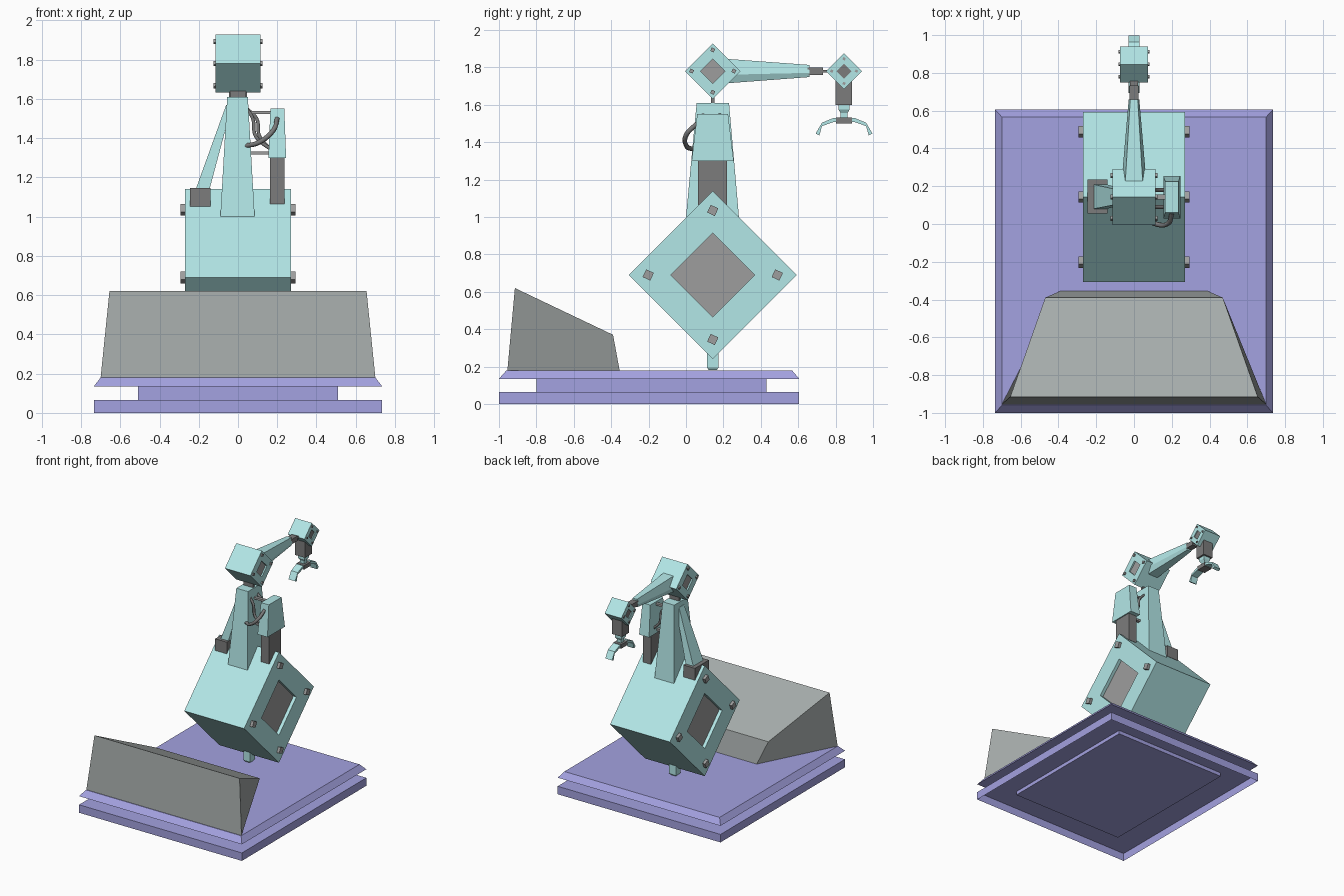
import bpy, bmesh, math
from mathutils import Matrix, Vector

if "Cube" in bpy.data.objects:
    bpy.data.objects.remove(bpy.data.objects["Cube"])


def material(name, rgb):
    m = bpy.data.materials.new(name)
    m.diffuse_color = (*rgb, 1)
    m.use_nodes = True
    m.node_tree.nodes["Principled BSDF"].inputs["Base Color"].default_value = m.diffuse_color
    return m


TEAL = material("teal", (0.45, 0.80, 0.80))
PURPLE = material("purple", (0.37, 0.36, 0.75))
DARK = material("dark_grey", (0.20, 0.20, 0.20))
PANEL = material("panel_grey", (0.34, 0.34, 0.34))
STONE = material("console_grey", (0.38, 0.41, 0.405))


def finish(name, bm, *mats):
    bmesh.ops.recalc_face_normals(bm, faces=bm.faces)
    me = bpy.data.meshes.new(name)
    bm.to_mesh(me)
    bm.free()
    for m in mats:
        me.materials.append(m)
    ob = bpy.data.objects.new(name, me)
    bpy.context.collection.objects.link(ob)
    return ob


def loft(name, rings, mat, bottom=True):
    """Skin a list of equal-length point rings and cap the ends."""
    bm = bmesh.new()
    vs = [[bm.verts.new(p) for p in r] for r in rings]
    n = len(rings[0])
    for a, b in zip(vs, vs[1:]):
        for i in range(n):
            j = (i + 1) % n
            bm.faces.new((a[i], a[j], b[j], b[i]))
    bm.faces.new(vs[-1])
    if bottom:
        bm.faces.new(vs[0][::-1])
    return finish(name, bm, mat)


def rect(x0, x1, y0, y1, z):
    return [(x0, y0, z), (x1, y0, z), (x1, y1, z), (x0, y1, z)]


def box(name, x0, x1, y0, y1, z0, z1, mat):
    return loft(name, [rect(x0, x1, y0, y1, z0), rect(x0, x1, y0, y1, z1)], mat)


def diamond_block(name, y, z, half_diag, half_x, panel, lug_at, lug, panel_mat=PANEL):
    """Cube standing on its edge, with recessed side panels and four lugs per side."""
    s = half_diag * math.sqrt(2)
    bm = bmesh.new()
    bmesh.ops.create_cube(bm, size=1, matrix=Matrix.Diagonal((half_x * 2, s, s, 1)))
    bm.normal_update()
    sides = [f for f in bm.faces if abs(f.normal.x) > 0.9]
    bmesh.ops.inset_individual(bm, faces=sides, use_even_offset=True,
                               thickness=(half_diag - panel) / math.sqrt(2))
    for f in bmesh.ops.extrude_discrete_faces(bm, faces=sides)["faces"]:
        f.material_index = 1
        d = -half_x * 0.1 * math.copysign(1, f.calc_center_median().x)
        bmesh.ops.translate(bm, verts=f.verts, vec=(d, 0, 0))
    bm.transform(Matrix.Translation((0, y, z)) @ Matrix.Rotation(math.pi / 4, 4, 'X'))
    finish(name, bm, TEAL, panel_mat)
    bm = bmesh.new()
    for side in (-1, 1):
        for k in range(4):
            a = k * math.pi / 2
            pos = Vector((side * half_x, y + lug_at * math.cos(a), z + lug_at * math.sin(a)))
            bmesh.ops.create_cube(bm, size=lug, matrix=Matrix.Translation(pos)
                                  @ Matrix.Rotation(math.radians(-25), 4, 'X'))
    finish(name + "_lugs", bm, PANEL)


def tube(name, pts, r, mat):
    cu = bpy.data.curves.new(name, 'CURVE')
    cu.dimensions = '3D'
    cu.bevel_depth = r
    cu.bevel_resolution = 1
    cu.resolution_u = 6
    cu.use_fill_caps = True
    sp = cu.splines.new('BEZIER')
    sp.bezier_points.add(len(pts) - 1)
    for b, p in zip(sp.bezier_points, pts):
        b.co = p
        b.handle_left_type = b.handle_right_type = 'AUTO'
    cu.materials.append(mat)
    bpy.context.collection.objects.link(bpy.data.objects.new(name, cu))


# Base: open-bottomed skirt, core block showing below it, bevelled deck
loft("base_skirt", [rect(-0.735, 0.735, -1, 0.605, z) for z in (0, 0.065)], PURPLE, bottom=False)
box("base_core", -0.51, 0.51, -0.8, 0.43, 0.035, 0.14, PURPLE)
loft("base_deck", [rect(-0.735, 0.735, -1, 0.605, 0.135),
                   rect(-0.70, 0.70, -0.96, 0.567, 0.18)], PURPLE)

# Sloped control console
loft("console", [
    [(-0.70, -0.955, 0.18), (0.70, -0.955, 0.18), (0.39, -0.355, 0.18), (-0.39, -0.355, 0.18)],
    [(-0.655, -0.915, 0.62), (0.655, -0.915, 0.62), (0.47, -0.39, 0.37), (-0.47, -0.39, 0.37)]],
    STONE, bottom=False)

# Pivot peg under the body
loft("peg", [rect(-r, r, 0.143 - r, 0.143 + r, z)
             for r, z in ((0.022, 0.182), (0.031, 0.196), (0.031, 0.32))], TEAL)

# Three edge-standing blocks: body, shoulder, wrist
diamond_block("body", 0.143, 0.69, 0.45, 0.27, 0.225, 0.345, 0.045)
diamond_block("shoulder", 0.143, 1.78, 0.148, 0.115, 0.065, 0.113, 0.02)
diamond_block("wrist", 0.845, 1.78, 0.096, 0.075, 0.04, 0.066, 0.014, DARK)

# Tower and its neck
loft("tower", [rect(-0.09, 0.085, 0.0, 0.283, 1.0), rect(-0.055, 0.05, 0.057, 0.23, 1.61)], TEAL)
box("neck", -0.042, 0.042, 0.134, 0.152, 1.6, 1.67, DARK)

# Side brace with foot
box("brace_foot", -0.245, -0.14, 0.055, 0.235, 1.05, 1.147, DARK)
loft("brace", [rect(-0.215, -0.145, 0.08, 0.21, 1.14), rect(-0.06, -0.03, 0.11, 0.175, 1.57)], TEAL)

# Side canister held by two bars
box("canister_lower", 0.162, 0.236, 0.065, 0.22, 1.065, 1.3, DARK)
loft("canister_upper", [rect(0.155, 0.245, 0.03, 0.255, 1.3),
                        rect(0.165, 0.236, 0.06, 0.225, 1.55)], TEAL)
for i, z in enumerate((1.325, 1.53)):
    box(f"canister_bar_{i}", 0.03, 0.17, 0.13, 0.155, z - 0.008, z + 0.008, PANEL)

# Cables
tube("front_cable", [(0.04, 0.045, 1.36), (0.11, 0.002, 1.38), (0.18, 0.002, 1.44),
                     (0.2, 0.06, 1.5)], 0.013, DARK)
for i, (y, dx) in enumerate(((0.09, 0.0), (0.18, 0.02))):
    tube(f"inner_cable_{i}", [(0.045, y, 1.55), (0.075 + dx, y, 1.5), (0.09 + dx, y, 1.41),
                              (0.17, y, 1.34)], 0.01, DARK)


# Tapered arm with ridged sides
def arm_ring(y, w, top, bot):
    mid = bot + (top - bot) * 0.35
    return [(-w * 0.7, y, bot), (w * 0.7, y, bot), (w, y, mid),
            (w * 0.7, y, top), (-w * 0.7, y, top), (-w, y, mid)]


loft("arm", [arm_ring(0.22, 0.066, 1.845, 1.715), arm_ring(0.66, 0.028, 1.813, 1.748)], TEAL)
box("arm_joint", -0.025, 0.025, 0.65, 0.732, 1.76, 1.8, DARK)
box("arm_link", -0.02, 0.02, 0.73, 0.77, 1.773, 1.787, DARK)

# Hand: sleeve, cone, crossbar
box("hand_sleeve", -0.045, 0.045, 0.8, 0.888, 1.6, 1.73, DARK)
loft("hand_cone", [rect(-r, r, 0.845 - r, 0.845 + r, z)
                   for r, z in ((0.018, 1.53), (0.018, 1.555), (0.03, 1.575), (0.03, 1.6))], TEAL)
box("hand_crossbar", -0.035, 0.035, 0.803, 0.887, 1.5, 1.533, DARK)

# Bent claws, mirrored fore and aft
for name, s in (("claw_front", -1), ("claw_back", 1)):
    path = ((0.03, 1.53, 1.508), (0.055, 1.53, 1.508), (0.118, 1.504, 1.486))
    rings = [[(x, 0.845 + s * d, z) for x, z in ((-0.03, b), (0.03, b), (0.03, t), (-0.03, t))]
             for d, t, b in path]
    rings.append([(-0.03, 0.845 + s * 0.132, 1.436), (0.03, 0.845 + s * 0.132, 1.436),
                  (0.03, 0.845 + s * 0.152, 1.446), (-0.03, 0.845 + s * 0.152, 1.446)])
    loft(name, rings, TEAL)
